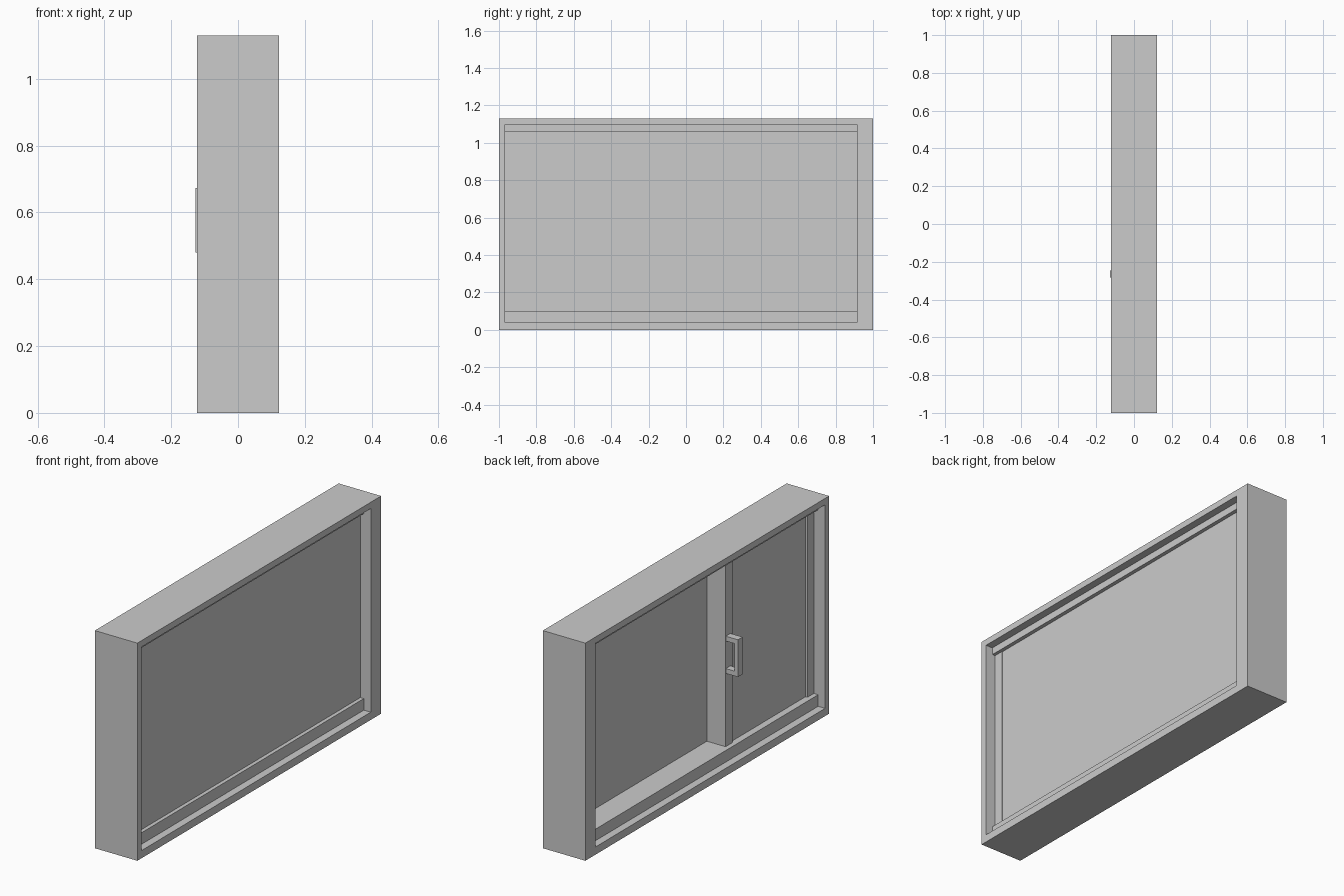
import bpy
import bmesh

if "Cube" in bpy.data.objects:
    bpy.data.objects.remove(bpy.data.objects["Cube"])


def prism(name, outline, axis, lo, hi):
    """Extrude a closed 2D outline along x or y."""
    def place(a, b, t):
        return (t, a, b) if axis == 'x' else (a, t, b)
    bm = bmesh.new()
    face = bm.faces.new([bm.verts.new(place(a, b, lo)) for a, b in outline])
    moved = bmesh.ops.extrude_face_region(bm, geom=[face])['geom']
    for v in moved:
        if isinstance(v, bmesh.types.BMVert):
            v.co['xyz'.index(axis)] = hi
    bmesh.ops.recalc_face_normals(bm, faces=bm.faces)
    mesh = bpy.data.meshes.new(name)
    bm.to_mesh(mesh)
    bm.free()
    obj = bpy.data.objects.new(name, mesh)
    bpy.context.collection.objects.link(obj)
    return obj


def box(name, x0, x1, y0, y1, z0, z1):
    return prism(name, [(y0, z0), (y1, z0), (y1, z1), (y0, z1)], 'x', x0, x1)


def ring(name, x0, x1, outer, inner):
    """Rectangular frame made of four mitred sides."""
    def corners(r):
        y0, y1, z0, z1 = r
        return [(y0, z0), (y1, z0), (y1, z1), (y0, z1)]
    bm = bmesh.new()
    loops = [[bm.verts.new((x, y, z)) for y, z in corners(r)]
             for x, r in ((x0, outer), (x1, outer), (x1, inner), (x0, inner))]
    for a, b in zip(loops, loops[1:] + loops[:1]):
        for i in range(4):
            j = (i + 1) % 4
            bm.faces.new((a[i], a[j], b[j], b[i]))
    bmesh.ops.recalc_face_normals(bm, faces=bm.faces)
    mesh = bpy.data.meshes.new(name)
    bm.to_mesh(mesh)
    bm.free()
    obj = bpy.data.objects.new(name, mesh)
    bpy.context.collection.objects.link(obj)
    return obj


DEPTH = 0.122
Y0, Y1 = -0.967, 0.915      # opening in the outer frame
Z0, Z1 = 0.04, 1.097
RAIL_LOW, RAIL_HIGH = 0.10, 1.06

# Outer window frame, with a wider side at +y
ring("outer_frame", -DEPTH, DEPTH, (-1, 1, 0, 1.13), (Y0, Y1, Z0, Z1))

# Track rails along the sill and head
box("bottom_rail", -0.082, 0.082, Y0, Y1, Z0, RAIL_LOW)
box("top_rail", -0.082, 0.082, Y0, Y1, RAIL_HIGH, Z1)

# End stile and the meeting stile of the sliding sash
box("end_stile", -0.057, 0.065, Y0, -0.915, RAIL_LOW, RAIL_HIGH)
box("meeting_stile", -0.057, 0.05, -0.30, -0.243, RAIL_LOW, RAIL_HIGH)

# Fixed full-width pane and the sliding half pane
box("fixed_pane", 0.05, 0.062, -0.915, Y1, RAIL_LOW, RAIL_HIGH)
box("sliding_pane", -0.046, -0.034, -0.915, -0.30, RAIL_LOW, RAIL_HIGH)

# C-shaped pull handle on the meeting stile
xo, xi, xs = -0.127, -0.108, -0.057
zb, zt, arm = 0.48, 0.673, 0.025
prism("pull_handle",
      [(xs, zb), (xo, zb), (xo, zt), (xs, zt),
       (xs, zt - arm), (xi, zt - arm), (xi, zb + arm), (xs, zb + arm)],
      'y', -0.283, -0.245)
